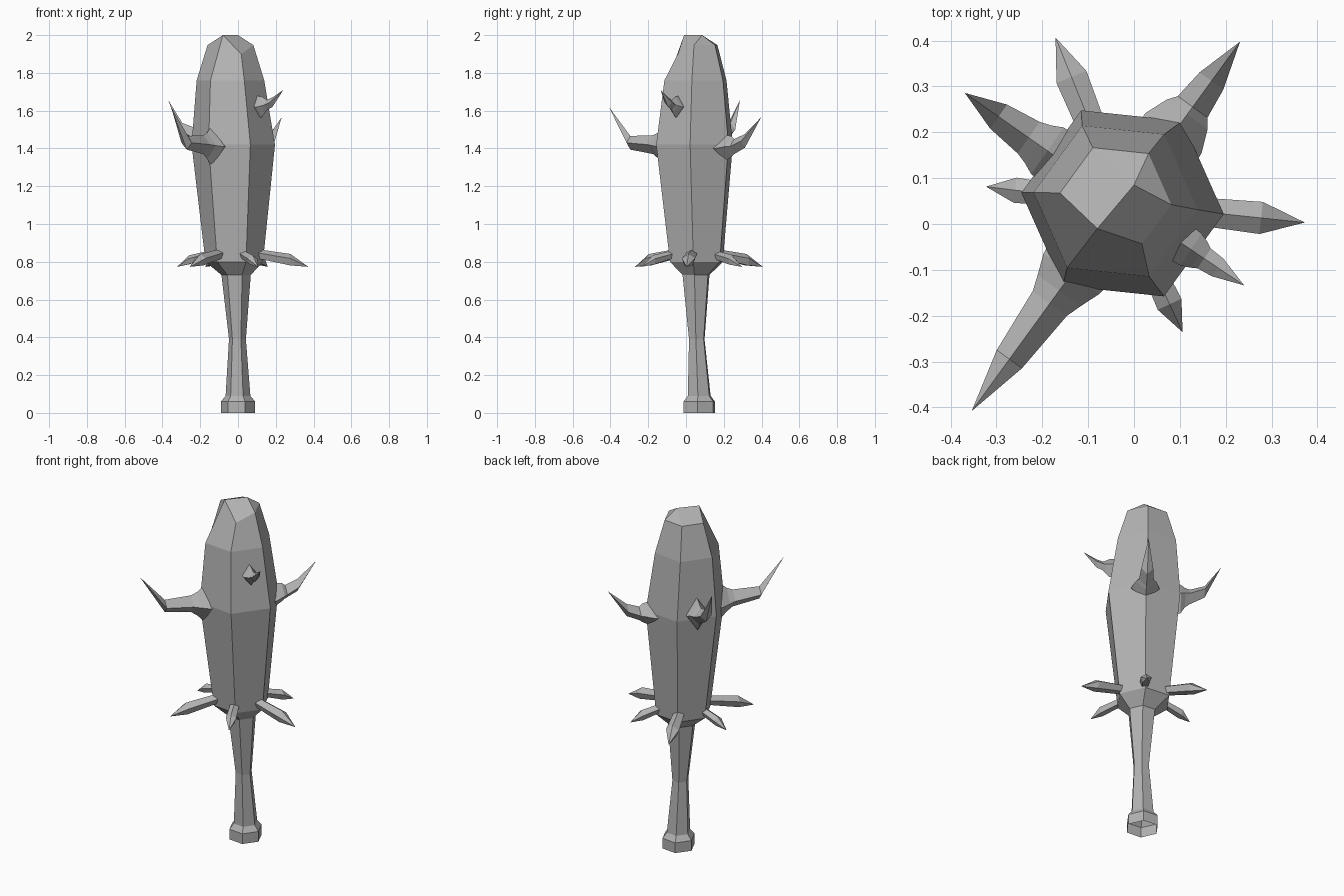
import bpy, bmesh
from math import cos, sin, radians, pi
from mathutils import Vector

old = bpy.data.objects.get("Cube")
if old:
    bpy.data.objects.remove(old)

grey = bpy.data.materials.new("stone grey")
grey.use_nodes = True
colour = (0.45, 0.45, 0.45, 1)
grey.diffuse_color = colour
grey.node_tree.nodes["Principled BSDF"].inputs["Base Color"].default_value = colour

PHASE = -6          # turn of the six-sided club, in degrees
AXIS = Vector((-0.025, 0.045, 0))


def finish(name, bm):
    bmesh.ops.recalc_face_normals(bm, faces=bm.faces)
    mesh = bpy.data.meshes.new(name)
    bm.to_mesh(mesh)
    bm.free()
    mesh.materials.append(grey)
    obj = bpy.data.objects.new(name, mesh)
    bpy.context.collection.objects.link(obj)
    return obj


def bridge(bm, rings):
    for low, high in zip(rings, rings[1:]):
        n = len(low)
        for i in range(n):
            j = (i + 1) % n
            bm.faces.new((low[i], low[j], high[j], high[i]))


def hex_ring(bm, x, y, z, r):
    angles = [radians(PHASE + 60 * i) for i in range(6)]
    return [bm.verts.new((x + r * cos(a), y + r * sin(a), z)) for a in angles]


def spike(name, angle, sections, tip, sides, turn=0.0):
    """Loft along a radial path; sections are (distance, z, half width, half height)."""
    out = Vector((cos(radians(angle)), sin(radians(angle)), 0))
    side = Vector((-out.y, out.x, 0))
    up = Vector((0, 0, 1))
    bm = bmesh.new()
    rings = []
    for s, z, w, h in sections:
        centre = AXIS + out * s + up * z
        ring = []
        for i in range(sides):
            a = 2 * pi * i / sides + turn
            ring.append(bm.verts.new(centre + side * w * cos(a) + up * h * sin(a)))
        rings.append(ring)
    bridge(bm, rings)
    bm.faces.new(rings[0])
    point = bm.verts.new(AXIS + out * tip[0] + up * tip[1])
    last = rings[-1]
    for i in range(sides):
        bm.faces.new((last[i], last[(i + 1) % sides], point))
    return finish(name, bm)


# Club: pommel, handle and head in one six-sided loft, open at the bottom
bm = bmesh.new()
profile = [(0, 0.07, 0, 0.091), (0, 0.07, 0.06, 0.091), (0, 0.07, 0.09, 0.066),
           (-0.003, 0.057, 0.39, 0.045), (-0.01, 0.053, 0.73, 0.078),
           (-0.02, 0.055, 0.80, 0.153), (-0.025, 0.045, 1.42, 0.222),
           (-0.04, 0.05, 1.76, 0.18), (-0.04, 0.055, 1.947, 0.122)]
rings = [hex_ring(bm, *p) for p in profile]
bridge(bm, rings)

# Chipped crown: one raised corner, one lowered corner and an off-centre peak
top = rings[-1]
top[4].co = (-0.08, -0.01, 2.0)
top[5].co = (0.017, -0.043, 1.90)
peak = bm.verts.new((0, 0.085, 2.0))
for corners in ((0, 1), (1, 2), (2, 3, 4), (4, 5, 0)):
    bm.faces.new([top[i] for i in corners] + [peak])
finish("club", bm)

# Collared horns that bend upwards
spike("front_right_horn", 234,
      [(0.12, 1.41, 0.085, 0.12), (0.19, 1.41, 0.075, 0.115), (0.235, 1.415, 0.058, 0.07),
       (0.27, 1.42, 0.046, 0.05), (0.42, 1.43, 0.034, 0.036)], (0.56, 1.62), 4)
spike("back_left_horn", 54,
      [(0.12, 1.40, 0.08, 0.08), (0.19, 1.40, 0.075, 0.075), (0.24, 1.41, 0.055, 0.055),
       (0.26, 1.41, 0.04, 0.04), (0.33, 1.44, 0.032, 0.036)], (0.436, 1.565), 4)
spike("back_right_horn", 145,
      [(0.14, 1.45, 0.065, 0.10), (0.20, 1.45, 0.062, 0.09), (0.225, 1.46, 0.05, 0.06),
       (0.25, 1.465, 0.042, 0.045), (0.33, 1.50, 0.032, 0.035)], (0.42, 1.656), 4)
spike("front_left_horn", -34,
      [(0.13, 1.62, 0.045, 0.06), (0.18, 1.62, 0.042, 0.055), (0.20, 1.625, 0.034, 0.04),
       (0.215, 1.63, 0.026, 0.027), (0.25, 1.645, 0.023, 0.025)], (0.32, 1.71), 4)

# Ring of thorns around the foot of the head: angle, reach, thickness
thorns = [(-6, 0.40, 0.037), (54, 0.31, 0.032), (112, 0.39, 0.037),
          (173, 0.30, 0.029), (234, 0.39, 0.037), (295, 0.31, 0.03)]
for n, (angle, reach, r) in enumerate(thorns, 1):
    spike(f"thorn_{n}", angle,
          [(0.10, 0.845, r * 0.8, r * 0.7), (0.10 + (reach - 0.10) * 0.68, 0.808, r, r * 0.9)],
          (reach, 0.773), 5, pi / 2)
